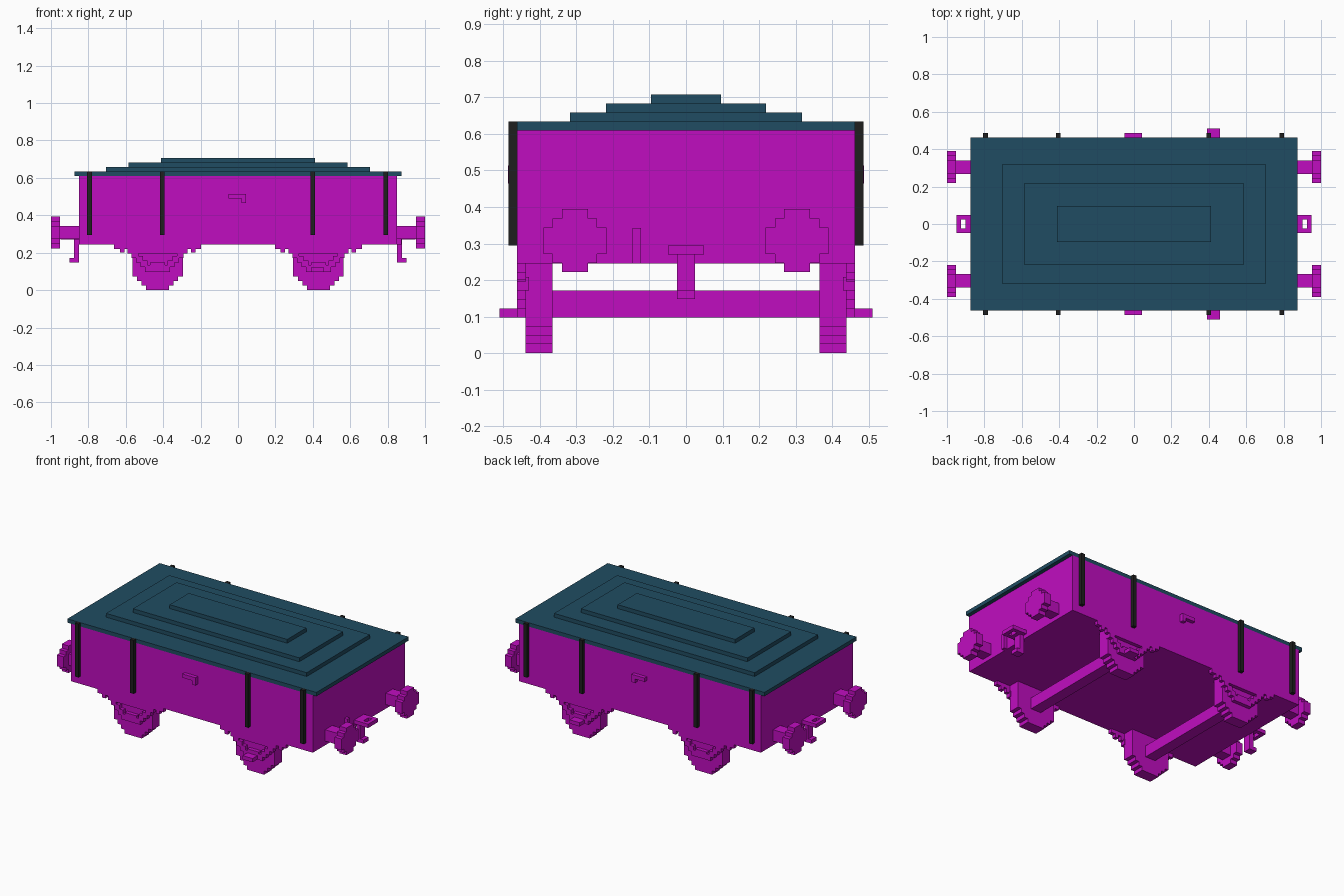
import bpy
import bmesh
from mathutils import Matrix, Vector

cube = bpy.data.objects.get("Cube")
if cube:
    bpy.data.objects.remove(cube, do_unlink=True)

V = 0.0244  # block size of the stepped shapes


def material(name, rgb):
    m = bpy.data.materials.new(name)
    m.use_nodes = True
    m.diffuse_color = (*rgb, 1)
    bsdf = next(n for n in m.node_tree.nodes if n.type == "BSDF_PRINCIPLED")
    bsdf.inputs["Base Color"].default_value = (*rgb, 1)
    return m


MAGENTA = material("magenta paint", (0.53, 0.004, 0.53))
BLUE = material("slate blue roof", (0.0144, 0.073, 0.122))
BLACK = material("black iron", (0.013, 0.013, 0.013))


def blocks(name, mat, boxes, sx=1, sy=1):
    """One object from boxes (x0, x1, y0, y1, z0, z1), mirrored by sx and sy."""
    bm = bmesh.new()
    for x0, x1, y0, y1, z0, z1 in boxes:
        centre = Vector(((x0 + x1) / 2 * sx, (y0 + y1) / 2 * sy, (z0 + z1) / 2))
        size = Vector((x1 - x0, y1 - y0, z1 - z0))
        bmesh.ops.create_cube(bm, size=1, matrix=Matrix.Translation(centre) @ Matrix.Diagonal(size).to_4x4())
    mesh = bpy.data.meshes.new(name)
    bm.to_mesh(mesh)
    bm.free()
    mesh.materials.append(mat)
    ob = bpy.data.objects.new(name, mesh)
    bpy.context.collection.objects.link(ob)
    return ob


# Body and stepped roof
blocks("body", MAGENTA, [(-0.85, 0.85, -0.463, 0.463, 0.245, 0.61)])
for i, (hx, hy) in enumerate([(0.875, 0.463), (0.705, 0.317), (0.585, 0.219), (0.413, 0.096)]):
    z = 0.61 + i * V
    blocks(f"roof_tier_{i + 1}", BLUE, [(-hx, hx, -hy, hy, z, z + V)])

for sy, side in ((-1, "front"), (1, "back")):
    # Iron straps on the long sides
    for i, x in enumerate((-0.794, -0.406, 0.4, 0.79)):
        blocks(f"{side}_strap_{i + 1}", BLACK,
               [(x - V / 2, x + V / 2, 0.46, 0.486, 0.295, 0.6345)], 1, sy)
    # Door handle
    blocks(f"{side}_handle", MAGENTA, [(-0.05, 0.042, 0.46, 0.487, 0.49, 0.514),
                                       (0.018, 0.042, 0.46, 0.487, 0.465, 0.49)], 1, sy)
    # Brake lever
    blocks(f"{side}_brake_lever", MAGENTA, [(0.39, 0.46, 0.44, 0.511, 0.098, 0.122)], 1, sy)

    for sx, end in ((-1, "right"), (1, "left")):
        # Stepped wheel disc, built from crossing slabs
        c = 0.43
        steps = [(0.061, 0), (0.085, 1), (0.11, 2), (0.135, 3)]
        blocks(f"{side}_{end}_wheel", MAGENTA,
               [(c - w, c + w, 0.366, 0.439, k * V, 0.25) for w, k in steps], sx, sy)

        # Axle guard: box with two legs stepping outward
        guard = [(c - 0.04, c + 0.04, 0.43, 0.463, 0.098, 0.147)]
        for s in (-1, 1):
            for k in range(4):
                a, b = c + s * (0.03 + k * V), c + s * (0.03 + (k + 1.5) * V)
                z = 0.098 + k * V
                guard.append((min(a, b), max(a, b), 0.43, 0.463, z, z + 1.5 * V))
        blocks(f"{side}_{end}_axle_guard", MAGENTA, guard, sx, sy)

        # Leaf spring with hanging end pads
        spring = [(c - 0.232, c + 0.232, 0.438, 0.463, 0.221, 0.25),
                  (c - 0.16, c + 0.16, 0.438, 0.463, 0.1965, 0.23)]
        for s in (-1, 1):
            x = c + s * 0.19
            spring.append((x - V / 2, x + V / 2, 0.438, 0.463, 0.2, 0.23))
        blocks(f"{side}_{end}_spring", MAGENTA, spring, sx, sy)

        # Buffer with stepped round head
        y, z = 0.304, 0.308
        buffer = [(0.84, 0.96, y - 0.036, y + 0.036, z - 0.036, z + 0.036)]
        for w, h in ((0.036, 0.086), (0.061, 0.061), (0.086, 0.036)):
            buffer.append((0.952, 1.0, y - w, y + w, z - h, z + h))
        blocks(f"{side}_{end}_buffer", MAGENTA, buffer, sx, sy)

for sx, end in ((-1, "right"), (1, "left")):
    # Axle
    blocks(f"{end}_axle", MAGENTA, [(0.394, 0.466, -0.38, 0.38, 0.098, 0.171)], sx)
    # Coupling ring and hanging hook
    ring = [(0.84, 0.9, -0.049, 0.049, 0.27, 0.2945),
            (0.925, 0.949, -0.049, 0.049, 0.27, 0.2945)]
    ring += [(0.9, 0.925, s * 0.037 - V / 2, s * 0.037 + V / 2, 0.27, 0.2945) for s in (-1, 1)]
    blocks(f"{end}_coupling_ring", MAGENTA, ring, sx)
    blocks(f"{end}_coupling_hook", MAGENTA, [(0.849, 0.876, -V, V, 0.148, 0.28),
                                             (0.87, 0.9, -V, V, 0.148, 0.172)], sx)

# Bracket on one end wall
blocks("end_bracket", MAGENTA, [(0.845, 0.874, -0.147, -0.123, 0.245, 0.343)])
